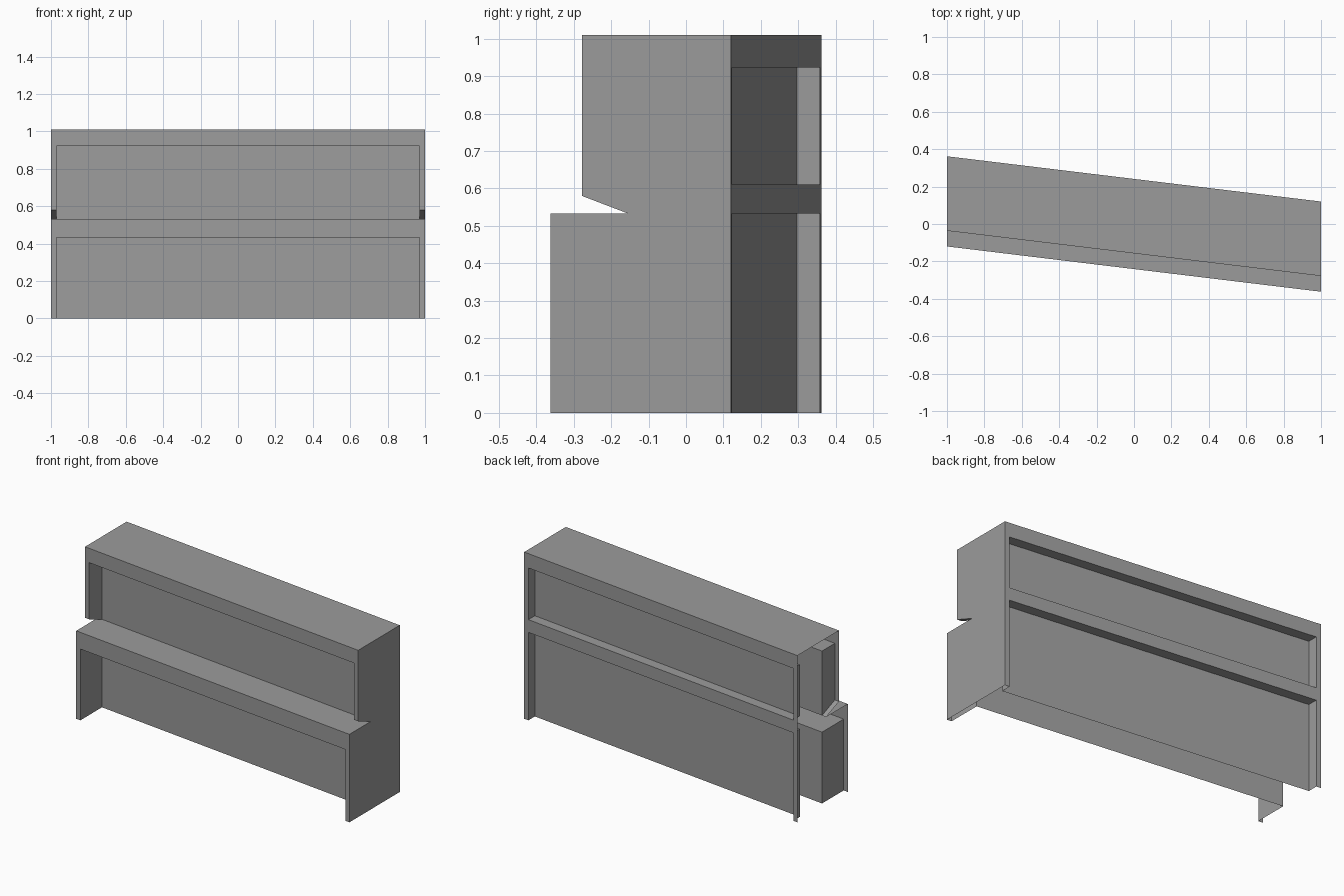
import bpy, bmesh
from mathutils import Vector

if "Cube" in bpy.data.objects:
    bpy.data.objects.remove(bpy.data.objects["Cube"])

SHEAR = -0.121                                  # the unit is skewed in plan
W, IN = 1.0, 0.97                               # outer and inner half width
FRONT, UPPER, MID, INSET, BACK = -0.241, -0.157, -0.034, 0.179, 0.241
LOWER, LEDGE, NOTCH, LINTEL, TOP = 0.432, 0.533, 0.58, 0.923, 1.01

grey = bpy.data.materials.new("dark_grey")
grey.diffuse_color = (0.33, 0.33, 0.33, 1)
grey.use_nodes = True
grey.node_tree.nodes["Principled BSDF"].inputs["Base Color"].default_value = grey.diffuse_color


def build(name, faces):
    """faces: list of (points, direction the face should look toward)"""
    bm = bmesh.new()
    for pts, toward in faces:
        f = bm.faces.new([bm.verts.new((x, y + SHEAR * x, z)) for x, y, z in pts])
        f.normal_update()
        if f.normal.dot(Vector(toward)) < 0:
            f.normal_flip()
    bmesh.ops.remove_doubles(bm, verts=bm.verts, dist=1e-5)
    me = bpy.data.meshes.new(name)
    bm.to_mesh(me)
    bm.free()
    me.materials.append(grey)
    ob = bpy.data.objects.new(name, me)
    bpy.context.collection.objects.link(ob)
    return ob


def frame(y, zs, open_rows, side):
    """Upright sheet with posts at both ends and openings in some rows"""
    xs = [-W, -IN, IN, W]
    out = []
    for r in range(len(zs) - 1):
        for c in range(3):
            if c == 1 and r in open_rows:
                continue
            a, b, lo, hi = xs[c], xs[c + 1], zs[r], zs[r + 1]
            out.append(([(a, y, lo), (b, y, lo), (b, y, hi), (a, y, hi)], (0, side, 0)))
    return out


def recess(y0, y1, lo0, lo1, hi, side, floor=False):
    """Sunken niche from rim y0 to panel y1; lo0/lo1 are its bottom at rim and panel"""
    out = [([(-IN, y1, lo1), (IN, y1, lo1), (IN, y1, hi), (-IN, y1, hi)], (0, side, 0))]
    for x in (-IN, IN):
        out.append(([(x, y0, lo0), (x, y1, lo1), (x, y1, hi), (x, y0, hi)], (-x, 0, 0)))
    for z, up in [(hi, -1)] + ([(lo0, 1)] if floor else []):
        out.append((flat(IN, y0, y1, z), (0, 0, up)))
    return out


def flat(w, y0, y1, z):
    return [(-w, y0, z), (w, y0, z), (w, y1, z), (-w, y1, z)]


# Front: lower counter, ledge and upper niche
build("lower_front", frame(FRONT, [0, LOWER, LEDGE], {0}, -1)
      + recess(FRONT, MID, 0, 0, LOWER, -1))
build("ledge", [(flat(W, FRONT, MID, LEDGE), (0, 0, 1))])
notch = [([(s * IN, UPPER, NOTCH), (s * W, UPPER, NOTCH), (s * W, MID, LEDGE), (s * IN, MID, LEDGE)],
          (0, 0, -1)) for s in (-1, 1)]
build("upper_front", frame(UPPER, [NOTCH, LINTEL, TOP], {0}, -1)
      + recess(UPPER, MID, NOTCH, LEDGE, LINTEL, -1) + notch)

# Back frame with two shallow recessed panels
build("back", frame(BACK, [0, 0.533, 0.61, LINTEL, TOP], {0, 2}, 1)
      + recess(BACK, INSET, 0, 0, 0.533, 1)
      + recess(BACK, INSET, 0.61, 0.61, LINTEL, 1, floor=True))

# Top board, and the single end panel (left end and underside stay open)
build("top_board", [(flat(W, UPPER, BACK, TOP), (0, 0, 1))])
profile = [(FRONT, 0), (BACK, 0), (BACK, TOP), (UPPER, TOP), (UPPER, NOTCH), (MID, LEDGE), (FRONT, LEDGE)]
build("right_end_panel", [([(W, y, z) for y, z in profile], (1, 0, 0))])
